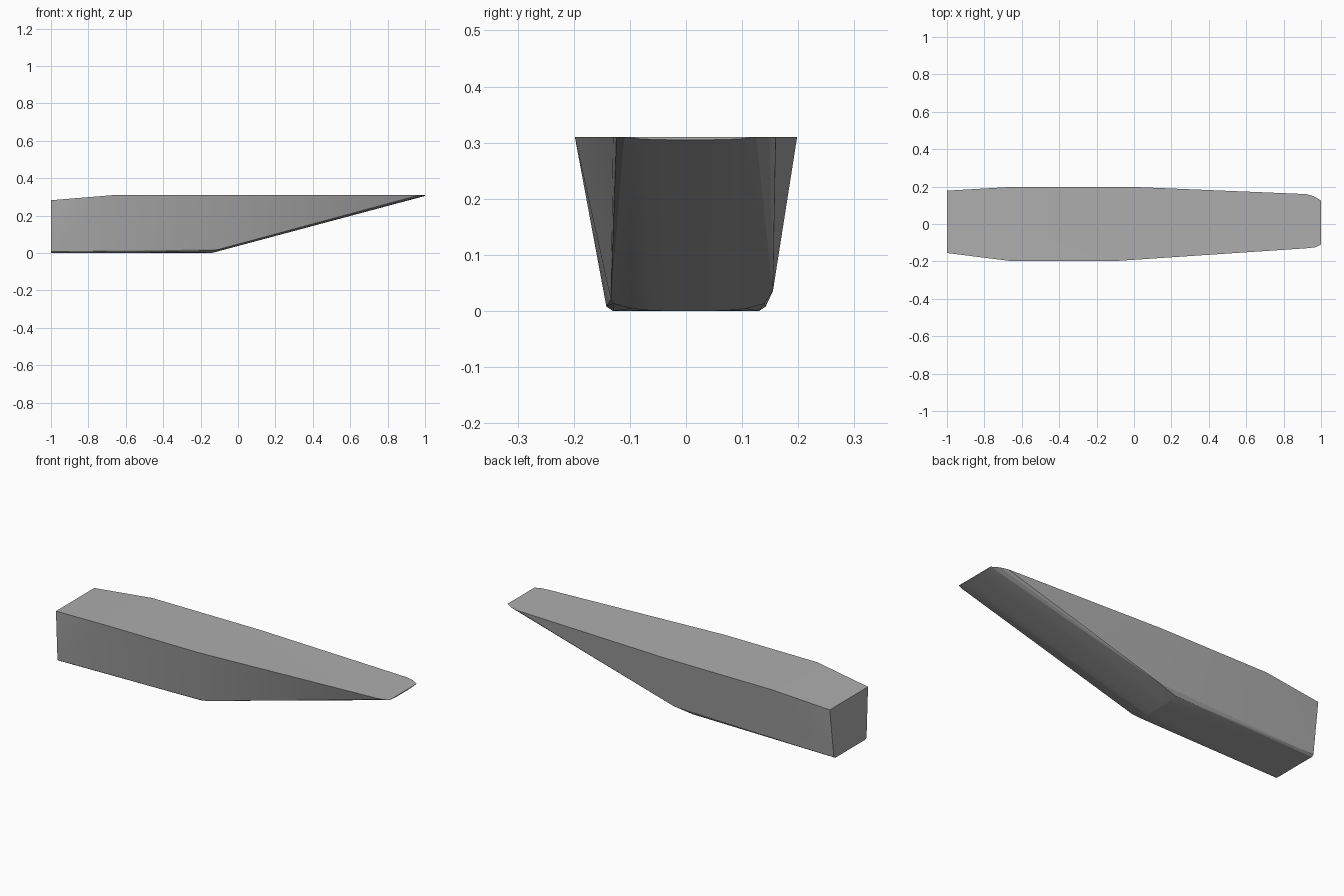
import bpy
import bmesh
import math

default_cube = bpy.data.objects.get("Cube")
if default_cube:
    bpy.data.objects.remove(default_cube, do_unlink=True)


def make_material(name, colour):
    material = bpy.data.materials.new(name)
    material.use_nodes = True
    material.diffuse_color = colour
    shader = next(n for n in material.node_tree.nodes if n.type == "BSDF_PRINCIPLED")
    shader.inputs["Base Color"].default_value = colour
    return material


def sagging_section(x, right, left, edge_height, sag, steps=8):
    """Points across the hull whose middle hangs below the two edges."""
    points = []
    for step in range(steps + 1):
        across = 2 * step / steps - 1
        y = right + (left - right) * step / steps
        points.append((x, y, edge_height - sag * (1 - across ** 4)))
    return points


# Deck outline, level from the shoulders to the blunt tip
deck_height = 0.31
deck_outline = [
    (-0.66, -0.198), (-0.1, -0.198), (0.92, -0.13), (0.97, -0.124),
    (-0.66, 0.198), (0.0, 0.198), (0.92, 0.16), (0.96, 0.149),
]
deck = [(x, y, deck_height) for x, y in deck_outline]

# Sloping underside, from the tip back to the knee
tip = sagging_section(1.0, -0.11, 0.125, deck_height, 0.005)
knee = sagging_section(-0.14, -0.13, 0.14, 0.013, 0.013)
knuckles = [(-0.1, -0.134, 0.02), (-0.03, 0.155, 0.036)]

# Rear end, slightly lower and narrower than the shoulders
rear = [(-1.0, -0.155, 0.282), (-1.0, 0.178, 0.282)]
for side in (-1, 1):
    rear.append((-1.0, side * 0.142, 0.008))
    rear.append((-1.0, side * 0.13, 0.0))

# Wrap all sections in one closed faceted skin
bm = bmesh.new()
for point in deck + tip + knee + knuckles + rear:
    bm.verts.new(point)
bmesh.ops.convex_hull(bm, input=list(bm.verts))
loose = [v for v in bm.verts if not v.link_faces]
bmesh.ops.delete(bm, geom=loose, context="VERTS")
bmesh.ops.dissolve_limit(
    bm, angle_limit=math.radians(0.2), verts=list(bm.verts), edges=list(bm.edges)
)
bmesh.ops.recalc_face_normals(bm, faces=list(bm.faces))

mesh = bpy.data.meshes.new("tapered_hull")
bm.to_mesh(mesh)
bm.free()
hull = bpy.data.objects.new("tapered_hull", mesh)
bpy.context.collection.objects.link(hull)
mesh.materials.append(make_material("plain grey", (0.42, 0.42, 0.42, 1)))

# Soft bends along the skin, crisp rims
bpy.ops.object.select_all(action="DESELECT")
hull.select_set(True)
bpy.context.view_layer.objects.active = hull
bpy.ops.object.shade_smooth_by_angle(angle=math.radians(12))
